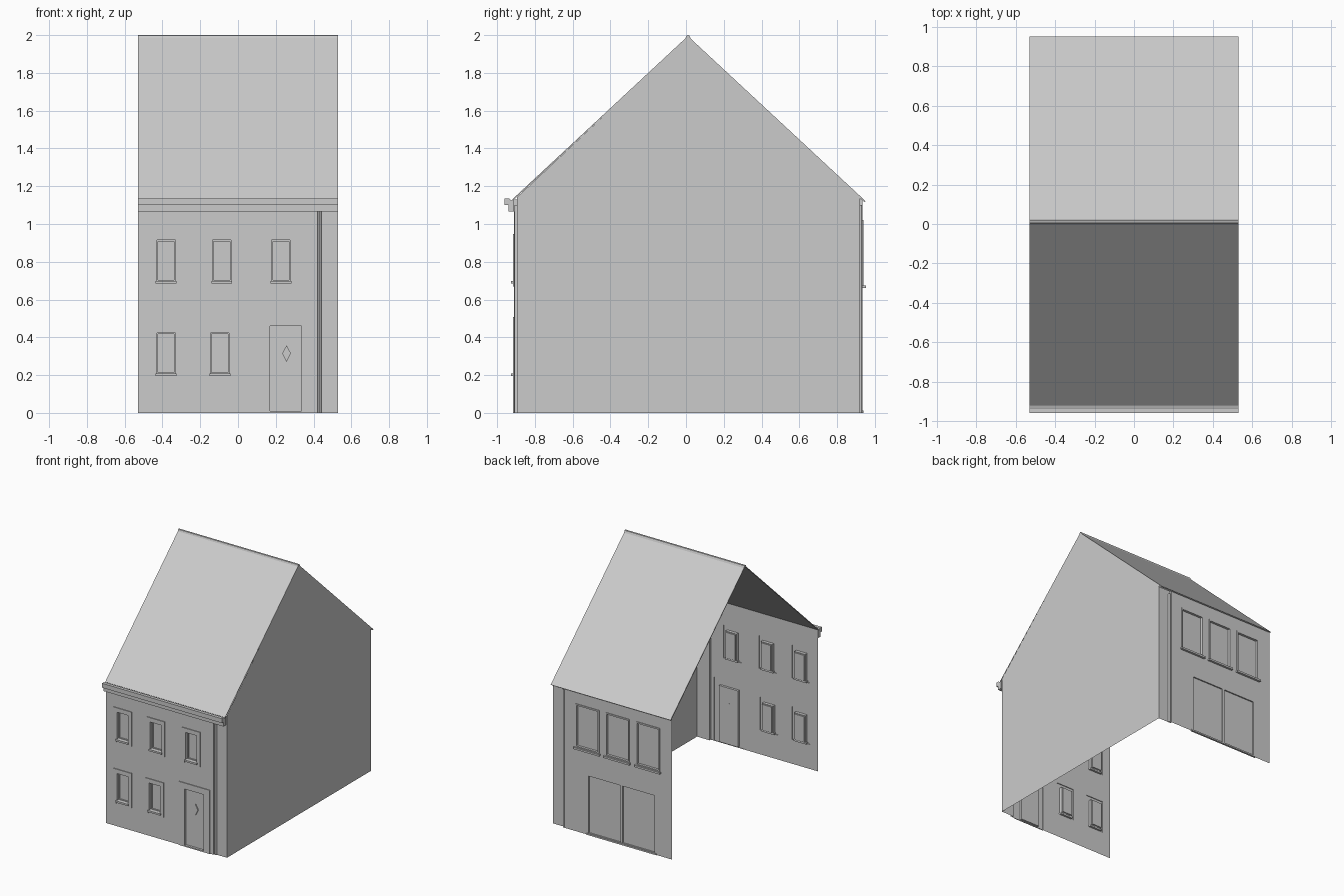
import bpy, bmesh, math

cube = bpy.data.objects.get("Cube")
if cube:
    bpy.data.objects.remove(cube)

grey = bpy.data.materials.new("plain grey")
grey.use_nodes = True
grey.diffuse_color = (0.6, 0.6, 0.6, 1)
grey.node_tree.nodes["Principled BSDF"].inputs["Base Color"].default_value = (0.6, 0.6, 0.6, 1)

HALF = 0.53          # half width of the house
FRONT, BACK = -0.91, 0.934


def finish(name, bm, outward=None):
    """Make an object; open sheets are turned to face the outward y direction."""
    bmesh.ops.recalc_face_normals(bm, faces=bm.faces[:])
    bm.normal_update()
    bm.faces.ensure_lookup_table()
    if outward and bm.faces[-1].normal.y * outward < 0:
        bmesh.ops.reverse_faces(bm, faces=bm.faces[:])
    mesh = bpy.data.meshes.new(name)
    bm.to_mesh(mesh)
    bm.free()
    mesh.materials.append(grey)
    obj = bpy.data.objects.new(name, mesh)
    bpy.context.collection.objects.link(obj)
    return obj


def prism(name, profile, axis, a, b):
    """Extrude a closed profile along x, y or z from a to b."""
    place = {"x": lambda p, t: (t, p[0], p[1]),
             "y": lambda p, t: (p[0], t, p[1]),
             "z": lambda p, t: (p[0], p[1], t)}[axis]
    bm = bmesh.new()
    ends = [[bm.verts.new(place(p, t)) for p in profile] for t in (a, b)]
    for end in ends:
        bm.faces.new(end)
    n = len(profile)
    for i in range(n):
        j = (i + 1) % n
        bm.faces.new((ends[0][i], ends[0][j], ends[1][j], ends[1][i]))
    return finish(name, bm)


def corners(r):
    x0, x1, z0, z1 = r
    return [(x0, z0), (x1, z0), (x1, z1), (x0, z1)]


def plate(name, rect, y0, y1):
    return prism(name, corners(rect), "y", y0, y1)


def inset(r, side, bottom, top):
    return (r[0] + side, r[1] - side, r[2] + bottom, r[3] - top)


def wall(name, rect, y, holes, outward):
    """Flat wall sheet with rectangular holes."""
    xs = sorted({v for r in [rect] + holes for v in r[:2]})
    zs = sorted({v for r in [rect] + holes for v in r[2:]})
    bm = bmesh.new()
    for x0, x1 in zip(xs, xs[1:]):
        for z0, z1 in zip(zs, zs[1:]):
            cx, cz = (x0 + x1) / 2, (z0 + z1) / 2
            if not any(h[0] < cx < h[1] and h[2] < cz < h[3] for h in holes):
                bm.faces.new([bm.verts.new((x, y, z)) for x, z in corners((x0, x1, z0, z1))])
    bmesh.ops.remove_doubles(bm, verts=bm.verts[:], dist=0.0001)
    finish(name, bm, outward)


def stepped(name, loops, outward):
    """Nested rectangles at given depths, joined and closed by a panel."""
    bm = bmesh.new()
    rings = [[bm.verts.new((x, y, z)) for x, z in corners(r)] for r, y in loops]
    for p, q in zip(rings, rings[1:]):
        for i in range(4):
            j = (i + 1) % 4
            bm.faces.new((p[i], p[j], q[j], q[i]))
    bm.faces.new(rings[-1])
    finish(name, bm, outward)


# Front windows with raised surrounds, feet and sills
front_holes = []
for x, z in [(-0.46, 0.685), (-0.165, 0.685), (0.148, 0.685), (-0.46, 0.195), (-0.175, 0.195)]:
    outer = (x, x + 0.158, z, z + 0.263)
    inner = inset(outer, 0.03, 0.012, 0.034)
    pane = inset(inner, 0.006, 0.006, 0.006)
    front_holes.append(outer)
    stepped("front_window", [(outer, FRONT), (outer, FRONT - 0.006), (inner, FRONT - 0.006),
                             (inner, FRONT + 0.018), (pane, FRONT + 0.018),
                             (pane, FRONT + 0.026)], -1)
    for fx in (x, x + 0.136):
        plate("window_foot", (fx, fx + 0.022, z - 0.015, z), FRONT - 0.006, FRONT)
    plate("front_sill", (x + 0.024, x + 0.134, z, z + 0.014), FRONT - 0.016, FRONT + 0.016)

# Front door with surround and diamond light
outer = (0.118, 0.391, 0, 0.508)
inner = (0.17, 0.337, 0.01, 0.46)
front_holes.append(outer)
stepped("front_door", [(outer, FRONT), (outer, FRONT - 0.006), (inner, FRONT - 0.006),
                       (inner, FRONT + 0.012)], -1)
diamond = [(0.257, 0.27), (0.28, 0.315), (0.257, 0.358), (0.234, 0.315)]
prism("door_diamond", diamond, "y", FRONT + 0.004, FRONT + 0.013)

# Back windows with sills
back_holes = []
for x in (-0.425, -0.155, 0.112):
    outer = (x, x + 0.212, 0.672, 1.02)
    inner = inset(outer, 0.012, 0.012, 0.012)
    back_holes.append(outer)
    stepped("back_window", [(outer, BACK), (outer, BACK + 0.005), (inner, BACK + 0.005),
                            (inner, BACK - 0.014)], 1)
    plate("back_sill", (x - 0.008, x + 0.22, 0.66, 0.675), BACK - 0.01, BACK + 0.018)

# Wide two-panel back door
for x0, x1 in ((-0.385, -0.085), (-0.085, 0.215)):
    outer = (x0, x1, 0, 0.48)
    inner = inset(outer, 0.008, 0.015, 0.01)
    back_holes.append(outer)
    stepped("back_door_panel", [(outer, BACK), (inner, BACK), (inner, BACK - 0.01)], 1)
plate("back_threshold", (-0.395, 0.225, 0, 0.012), BACK - 0.01, BACK + 0.006)

# Main walls
wall("front_wall", (-HALF, 0.42, 0, 1.13), FRONT, front_holes, -1)
wall("back_wall", (-HALF, 0.42, 0, 1.13), BACK, back_holes, 1)

# Recessed corner strips and downpipes
for label, y, out in (("front", FRONT, -1), ("back", BACK, 1)):
    deep = y - out * 0.014
    wall(label + "_corner_strip", (0.42, HALF, 0, 1.13), deep, [], out)
    plate(label + "_wall_return", (0.418, 0.42, 0, 1.13), y, deep)
    pipe = [(0.432 + 0.009 * math.cos(a), deep + out * 0.013 * math.sin(a))
            for a in [math.pi * i / 6 for i in range(7)]]
    prism(label + "_downpipe", pipe, "z", 0, 1.1)

# Side wall with gable
bm = bmesh.new()
gable = [(-0.896, 0), (0.92, 0), (0.92, 1.145), (0.01, 1.99), (-0.896, 1.14)]
bm.faces.new([bm.verts.new((HALF, y, z)) for y, z in gable])
bm.normal_update()
if bm.faces[:][0].normal.x < 0:
    bmesh.ops.reverse_faces(bm, faces=bm.faces[:])
mesh = bpy.data.meshes.new("side_wall")
bm.to_mesh(mesh)
bm.free()
mesh.materials.append(grey)
bpy.context.collection.objects.link(bpy.data.objects.new("side_wall", mesh))

# Thin roof slopes and ridge cap
prism("front_roof", [(-0.92, 1.13), (0.01, 1.995), (0.01, 1.987), (-0.916, 1.125)], "x", -HALF, HALF)
prism("back_roof", [(0.952, 1.12), (0.01, 1.995), (0.01, 1.987), (0.945, 1.115)], "x", -HALF, HALF)
prism("ridge_cap", [(-0.003, 1.982), (0.003, 1.997), (0.01, 2.0), (0.018, 1.997), (0.026, 1.979)],
      "x", -HALF, HALF)

# Front cornice with gutter
cornice = [(-0.91, 1.065), (-0.94, 1.065), (-0.94, 1.1), (-0.96, 1.1), (-0.96, 1.135),
           (-0.935, 1.135), (-0.925, 1.125), (-0.91, 1.13)]
prism("front_cornice", cornice, "x", -HALF, HALF)
